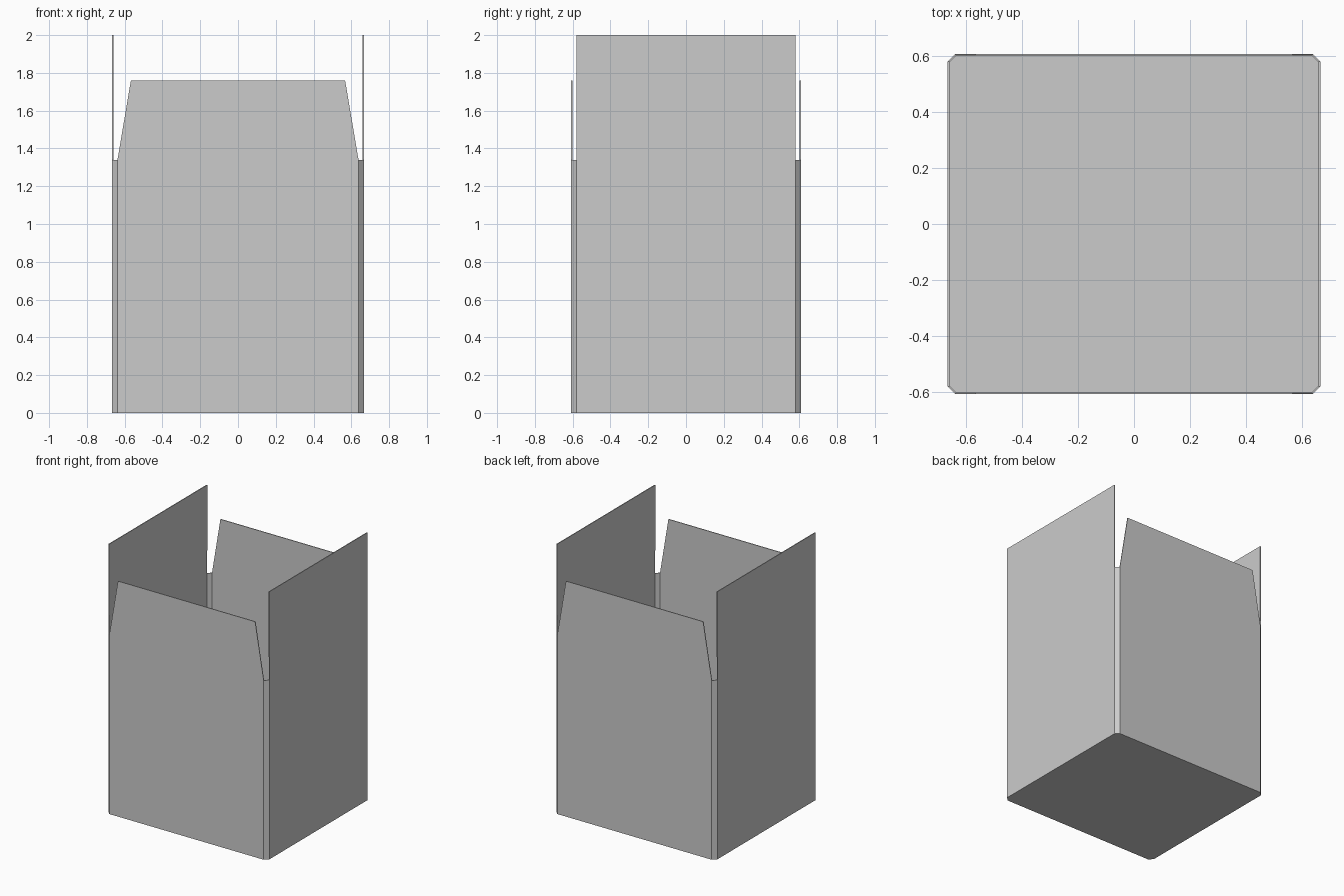
import bpy, bmesh

if "Cube" in bpy.data.objects:
    bpy.data.objects.remove(bpy.data.objects["Cube"])

X, Y = 0.666, 0.608          # outer half sizes
CX, CY = 0.638, 0.58         # where the corner chamfers start
RIM, END_TOP, SIDE_TOP = 1.34, 1.76, 2.0
WALL = 0.006

bm = bmesh.new()

# Chamfered footprint, counter-clockwise from the front wall
outline = [(-CX, -Y), (CX, -Y), (X, -CY), (X, CY),
           (CX, Y), (-CX, Y), (-X, CY), (-X, -CY)]
low = [bm.verts.new((x, y, 0)) for x, y in outline]
rim = [bm.verts.new((x, y, RIM)) for x, y in outline]

# Floor
bm.faces.new(low[::-1])

# Walls: even sides alternate corner strips; wide walls run up into flaps
for i in range(8):
    j = (i + 1) % 8
    face = [low[i], low[j], rim[j]]
    if i % 4 == 0:           # front and back tapered flaps
        for k in (j, i):
            face.append(bm.verts.new((outline[k][0] * 0.567 / CX, outline[k][1], END_TOP)))
    elif i % 4 == 2:         # straight side flaps
        for k in (j, i):
            face.append(bm.verts.new((*outline[k], SIDE_TOP)))
    bm.faces.new(face + [rim[i]])

mesh = bpy.data.meshes.new("open_carton")
bm.to_mesh(mesh)
bm.free()
carton = bpy.data.objects.new("open_carton", mesh)
bpy.context.collection.objects.link(carton)

# Board thickness, inward
solid = carton.modifiers.new("board_thickness", 'SOLIDIFY')
solid.thickness = WALL
solid.offset = -1
solid.use_even_offset = True
